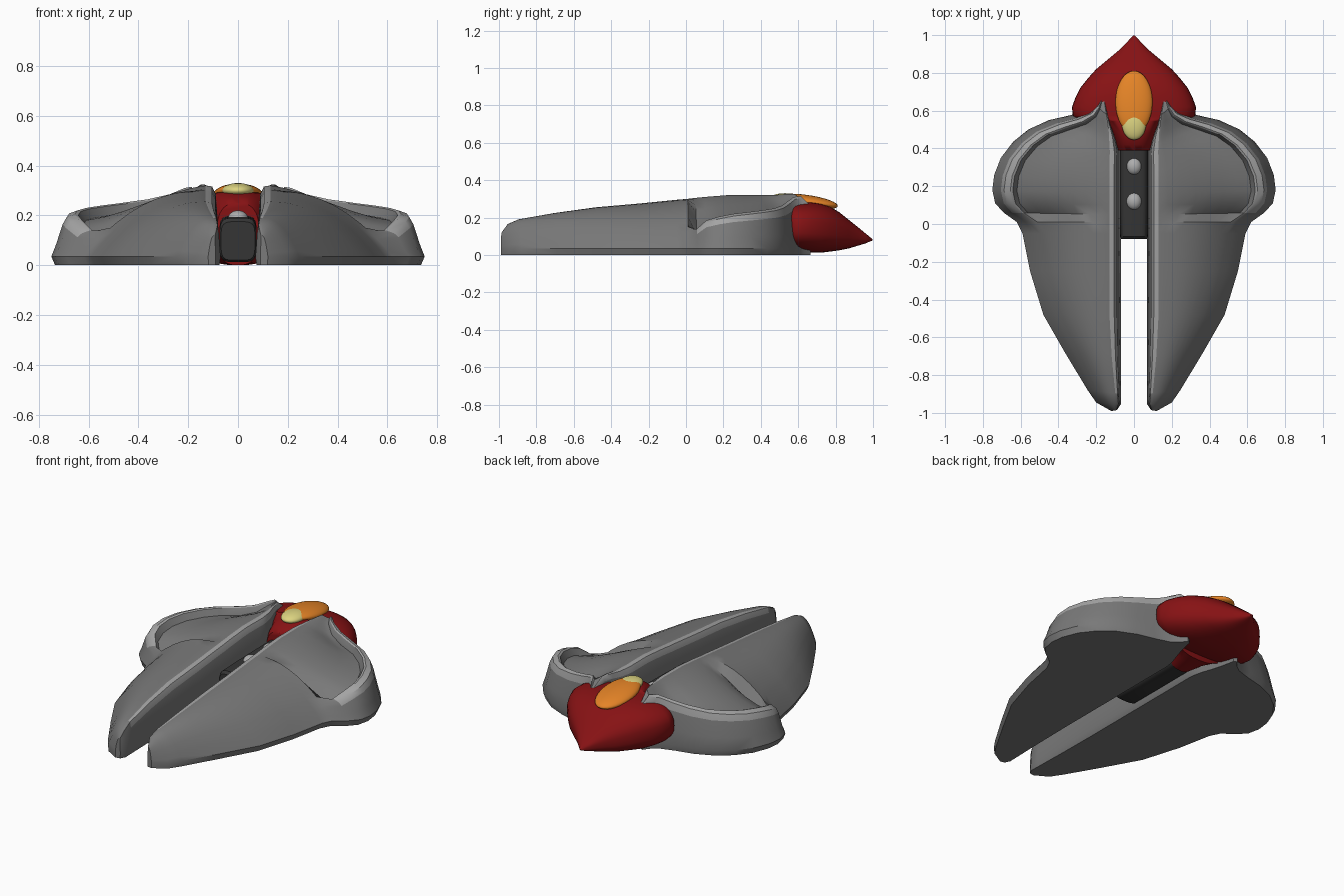
import bpy, bmesh, math
from mathutils import Vector

if "Cube" in bpy.data.objects:
    bpy.data.objects.remove(bpy.data.objects["Cube"])


def mat(name, rgb):
    m = bpy.data.materials.new(name)
    m.diffuse_color = (*rgb, 1)
    m.use_nodes = True
    m.node_tree.nodes["Principled BSDF"].inputs["Base Color"].default_value = m.diffuse_color
    return m


GREY = mat("hull grey", (0.19, 0.19, 0.19))
LIGHT = mat("trim light grey", (0.37, 0.37, 0.37))
RED = mat("deep red", (0.24, 0.006, 0.007))
ORANGE = mat("orange", (0.78, 0.23, 0.02))
YELLOW = mat("pale yellow", (0.72, 0.66, 0.22))
DARK = mat("charcoal", (0.035, 0.035, 0.035))
DOME = mat("dome grey", (0.42, 0.42, 0.42))


def loft(name, rings, mats, angle, index=None, mirror=False):
    """Skin closed rings of equal length, cap both ends."""
    bm = bmesh.new()
    vs = [[bm.verts.new(p) for p in r] for r in rings]
    n = len(rings[0])
    for i in range(len(vs) - 1):
        for j in range(n):
            k = (j + 1) % n
            f = bm.faces.new((vs[i][j], vs[i][k], vs[i + 1][k], vs[i + 1][j]))
            f.material_index = index(i, j) if index else 0
    bm.faces.new(vs[0])
    bm.faces.new(vs[-1])
    if mirror:
        g = bmesh.ops.duplicate(bm, geom=bm.verts[:] + bm.edges[:] + bm.faces[:])
        for v in [e for e in g["geom"] if isinstance(e, bmesh.types.BMVert)]:
            v.co.x *= -1
    bmesh.ops.recalc_face_normals(bm, faces=bm.faces[:])
    me = bpy.data.meshes.new(name)
    bm.to_mesh(me)
    bm.free()
    ob = bpy.data.objects.new(name, me)
    bpy.context.collection.objects.link(ob)
    for m in mats:
        me.materials.append(m)
    smooth(ob, angle)
    return ob


def smooth(ob, angle):
    bpy.ops.object.select_all(action="DESELECT")
    ob.select_set(True)
    bpy.context.view_layer.objects.active = ob
    bpy.ops.object.shade_smooth_by_angle(angle=math.radians(angle))


# Wing stations: inner x, inner y, outer x, outer y, ridge height, rim height (0 = no rim)
STATIONS = [
    (.09, -.985, .12, -.99, .12, 0), (.07, -.955, .20, -.945, .165, 0),
    (.07, -.90, .245, -.88, .19, 0), (.07, -.70, .36, -.69, .225, 0),
    (.07, -.48, .48, -.48, .255, 0), (.07, -.25, .55, -.25, .275, 0),
    (.07, -.05, .59, -.05, .295, 0), (.07, .01, .62, .01, .30, 0),
    (.07, .05, .69, .06, .305, .14), (.07, .10, .735, .11, .31, .185),
    (.07, .16, .75, .18, .315, .205), (.07, .22, .74, .26, .32, .22),
    (.07, .28, .705, .35, .32, .23), (.07, .33, .64, .435, .32, .24),
    (.07, .37, .56, .50, .32, .25), (.075, .40, .45, .55, .32, .265),
    (.09, .45, .34, .575, .32, .285), (.115, .51, .25, .60, .325, .31),
    (.135, .57, .205, .63, .325, .315), (.155, .655, .175, .665, .27, .265),
]
US = [.1, .25, .4, .55, .7, .85]  # spread of the broad top surface


def wing_ring(ix, iy, ox, oy, h, r):
    I, O = Vector((ix, iy, 0)), Vector((ox, oy, 0))
    L = (O - I).length
    d = (O - I) / L
    s = min(1, L / .36)
    inner = [(.015, 0), (0, .03), (.02, h - .035), (.035, h - .004), (.06, h)]
    pts = [(a * s, z) for a, z in inner]
    a0 = pts[-1][0]
    slope = lambda a: .035 + (h - .035) * (1 - max(0, (a - a0) / (L - a0)) ** 2.3)
    foot = L - .13 * s
    for u in US:
        a = a0 + (foot - a0) * u
        if r:  # dished surface running to the foot of the rim
            t = u * u * (3 - 2 * u) * .6 + u * .4
            pts.append((a, h + (r - .04 * s - h) * t))
        else:
            pts.append((a, slope(a)))
    rim = [(.13, r - .04 * s), (.108, r - .004), (.095, r), (.062, r - .012),
           (.045, r * .8), (.02, r * .42)]
    for o, z in rim:
        a = L - o * s
        pts.append((a, z if r else slope(a)))
    pts += [(L, .035), (L - .015 * s, 0)]
    return [I + d * a + Vector((0, 0, z)) for a, z in pts]


def wing_colour(i, j):
    rim = 12 <= j <= 14 and 8 <= i
    return 1 if (j in (2, 3) and i >= 2) or rim else 0


loft("wings", [wing_ring(*s) for s in STATIONS], [GREY, LIGHT], 35, wing_colour, True)


def oval(y, w, z0, z1, n=40, p=.75):
    """Rounded box cross-section at a given depth."""
    c, hh = (z0 + z1) / 2, (z1 - z0) / 2
    f = lambda v: math.copysign(abs(v) ** p, v)
    ang = [2 * math.pi * k / n for k in range(n)]
    return [(w * f(math.cos(a)), y, c + hh * f(math.sin(a))) for a in ang]


# Pointed red tail: depth, half width, bottom, top
TAIL = [(.39, .085, .0, .25), (.42, .10, .0, .275), (.48, .12, .0, .295), (.545, .17, .0, .30),
        (.555, .30, .025, .285), (.575, .325, .02, .285), (.62, .328, .015, .285),
        (.67, .31, .012, .283), (.72, .285, .012, .275), (.77, .245, .018, .258),
        (.82, .20, .025, .228), (.87, .14, .035, .188), (.92, .08, .05, .148),
        (.96, .04, .062, .115), (.998, .004, .078, .084)]
loft("tail_shell", [oval(*t) for t in TAIL], [RED], 50)

# Dark spine block between the wings
SPINE = [(-.08, .068, .02, .175), (-.065, .074, .012, .19), (.10, .075, .012, .195),
         (.42, .075, .012, .20)]
loft("spine", [oval(*t, p=.45) for t in SPINE], [DARK], 40)


def ellipsoid(name, loc, radii, m, tilt=0):
    bpy.ops.mesh.primitive_uv_sphere_add(segments=32, ring_count=16, location=loc,
                                         rotation=(math.radians(tilt), 0, 0))
    ob = bpy.context.object
    ob.name = name
    ob.scale = radii
    ob.data.materials.append(m)
    smooth(ob, 60)


ellipsoid("orange_lens", (0, .645, .285), (.098, .168, .036), ORANGE, -8)
ellipsoid("yellow_lens", (0, .53, .30), (.064, .085, .03), YELLOW)
for k, y in enumerate((.12, .305)):
    ellipsoid(f"spine_dome_{k + 1}", (0, y, .188), (.04, .045, .032), DOME)
